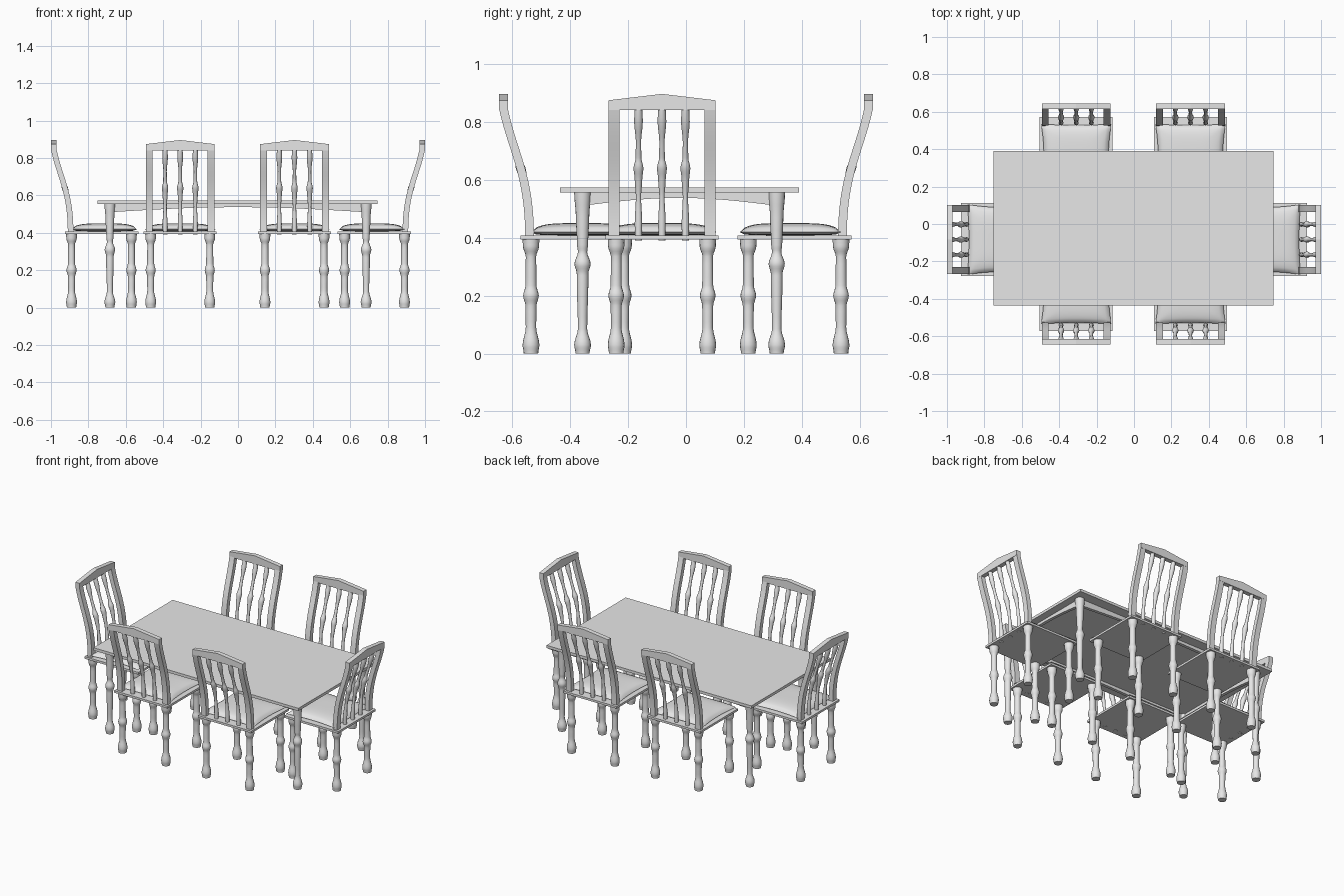
import bpy, bmesh, math
from mathutils import Vector
from mathutils.geometry import interpolate_bezier

if "Cube" in bpy.data.objects:
    bpy.data.objects.remove(bpy.data.objects["Cube"])

grey = bpy.data.materials.new("light_grey")
grey.use_nodes = True
grey.diffuse_color = (0.8, 0.8, 0.8, 1)
grey.node_tree.nodes["Principled BSDF"].inputs["Base Color"].default_value = (0.8, 0.8, 0.8, 1)


def finish(name, bm, smooth=True):
    """Turn a bmesh into a mesh datablock with the shared material."""
    bmesh.ops.recalc_face_normals(bm, faces=bm.faces)
    mesh = bpy.data.meshes.new(name)
    bm.to_mesh(mesh)
    bm.free()
    mesh.materials.append(grey)
    if smooth:
        mesh.shade_smooth()
        mesh.set_sharp_from_angle(angle=math.radians(40))
    return mesh


def place(name, mesh, loc=(0, 0, 0), turn=0):
    obj = bpy.data.objects.new(name, mesh)
    obj.location = loc
    obj.rotation_euler.z = turn
    bpy.context.collection.objects.link(obj)


def skin(bm, rings):
    """Close a stack of equal point rings into a solid."""
    loops = [[bm.verts.new(p) for p in ring] for ring in rings]
    n = len(loops[0])
    for a, b in zip(loops, loops[1:]):
        for i in range(n):
            j = (i + 1) % n
            bm.faces.new((a[i], a[j], b[j], b[i]))
    bm.faces.new(loops[0])
    bm.faces.new(loops[-1])


def turned(bm, profile, x, y, shift=lambda z: 0, sides=16):
    """Lathe a (height, radius) profile, smoothed between its points."""
    fine = []
    for (z0, r0), (z1, r1) in zip(profile, profile[1:]):
        for k in range(4):
            t = k / 4
            s = t * t * (3 - 2 * t)
            fine.append((z0 + (z1 - z0) * t, r0 + (r1 - r0) * s))
    fine.append(profile[-1])
    skin(bm, [[(x + r * math.cos(math.tau * i / sides),
                y + shift(z) + r * math.sin(math.tau * i / sides), z)
               for i in range(sides)] for z, r in fine])


def box(bm, x0, x1, y0, y1, z0, z1):
    skin(bm, [[(x0, y0, z), (x1, y0, z), (x1, y1, z), (x0, y1, z)] for z in (z0, z1)])


# Table: top, arched aprons, turned legs
MID_Y = -0.022
bm = bmesh.new()
box(bm, -0.75, 0.745, -0.435, 0.39, 0.555, 0.573)
place("table_top", finish("table_top", bm, False))


def apron(name, half, loc, turn):
    """Board with a shallow arch cut from its lower edge."""
    bm = bmesh.new()
    rings = []
    for i in range(25):
        u = i / 12 - 1
        low = 0.51 + 0.027 * math.cos(u * math.pi / 2)
        x = u * half
        rings.append([(x, -0.01, low), (x, 0.01, low), (x, 0.01, 0.556), (x, -0.01, 0.556)])
    skin(bm, rings)
    place(name, finish(name, bm), loc, turn)


for side, s in (("right", -1), ("left", 1)):
    apron(side + "_apron", 0.335, (s * 0.685, MID_Y, 0), math.pi / 2)
for side, s in (("front", -1), ("back", 1)):
    apron(side + "_apron", 0.685, (0, MID_Y + s * 0.335, 0), 0)

TABLE_LEG = [(0, 0.024), (0.03, 0.029), (0.085, 0.016), (0.25, 0.020), (0.275, 0.020),
             (0.31, 0.028), (0.35, 0.016), (0.375, 0.019), (0.47, 0.023), (0.556, 0.029)]
bm = bmesh.new()
turned(bm, TABLE_LEG, 0, 0)
leg = finish("table_leg", bm)
for x in (-0.685, 0.685):
    for y in (-0.335, 0.335):
        place("table_leg", leg, (x, MID_Y + y, 0))

# Chair, facing -y, with the rear of its back at y = 0
CURVE = interpolate_bezier(Vector((0, 0.845)), Vector((0.03, 0.70)),
                           Vector((0.09, 0.62)), Vector((0.09, 0.405)), 20)


def lean(z):
    """Forward offset of the curved back at height z."""
    for a, b in zip(CURVE, CURVE[1:]):
        if z >= b.y:
            t = max(0, (a.y - z) / (a.y - b.y))
            return -(a.x + (b.x - a.x) * t)
    return -CURVE[-1].x


chair = {}

# Seat board
bm = bmesh.new()
box(bm, -0.195, 0.195, -0.467, -0.074, 0.394, 0.408)
chair["seat"] = finish("seat", bm, False)

# Chair legs
CHAIR_LEG = [(0, 0.025), (0.03, 0.029), (0.09, 0.018), (0.165, 0.019), (0.2, 0.027),
             (0.235, 0.019), (0.335, 0.018), (0.37, 0.028), (0.395, 0.029)]
bm = bmesh.new()
for x in (-0.158, 0.158):
    for y in (-0.11, -0.43):
        turned(bm, CHAIR_LEG, x, y)
chair["chair_legs"] = finish("chair_legs", bm)

# Curved back posts
bm = bmesh.new()
for x in (-0.184, 0.147):
    skin(bm, [[(x, -p.x, p.y), (x + 0.037, -p.x, p.y),
               (x + 0.037, -p.x - 0.03, p.y), (x, -p.x - 0.03, p.y)] for p in CURVE])
chair["back_posts"] = finish("back_posts", bm)

# Peaked top rail
bm = bmesh.new()
outline = [(-0.184, 0.841), (0.184, 0.841), (0.184, 0.874), (0, 0.896), (-0.184, 0.874)]
skin(bm, [[(x, y, z) for x, z in outline] for y in (0, -0.03)])
chair["top_rail"] = finish("top_rail", bm, False)

# Spindles that follow the curve of the posts
SPINDLE = [(0.39, 0.012), (0.45, 0.013), (0.54, 0.009), (0.6, 0.013), (0.64, 0.017),
           (0.675, 0.010), (0.73, 0.009), (0.8, 0.015), (0.85, 0.013)]
bm = bmesh.new()
for x in (-0.081, 0, 0.081):
    turned(bm, SPINDLE, x, -0.015, lean, 12)
chair["spindles"] = finish("spindles", bm)

# Puffed cushion with pinched corners and light creases
bm = bmesh.new()
for top in (True, False):
    made = bmesh.ops.create_grid(bm, x_segments=28, y_segments=28, size=1)["verts"]
    for v in made:
        u, w = v.co.x, v.co.y
        puff = max(0, (1 - u ** 4) * (1 - w ** 4)) ** 0.5
        corner = abs(u * w) ** 3
        crease = 0.003 * math.sin(9 * math.atan2(1 - abs(u), 1.001 - abs(w))) * corner
        z = 0.419 + 0.031 * puff + crease * puff if top else 0.419 - 0.011 * puff ** 0.5
        v.co = (0.188 * u * (1 - 0.08 * (1 - w * w)),
                -0.285 + 0.175 * w * (1 - 0.04 * (1 - u * u)), z)
bmesh.ops.remove_doubles(bm, verts=bm.verts, dist=0.0002)
chair["cushion"] = finish("cushion", bm)

# Six chairs around the table
seats = [(x, s * 0.645, 0 if s > 0 else math.pi) for x in (-0.309, 0.302) for s in (-1, 1)]
seats += [(s, -0.083, -s * math.pi / 2) for s in (-1, 1)]
for x, y, turn in seats:
    for part, mesh in chair.items():
        place(part, mesh, (x, y, 0), turn)
